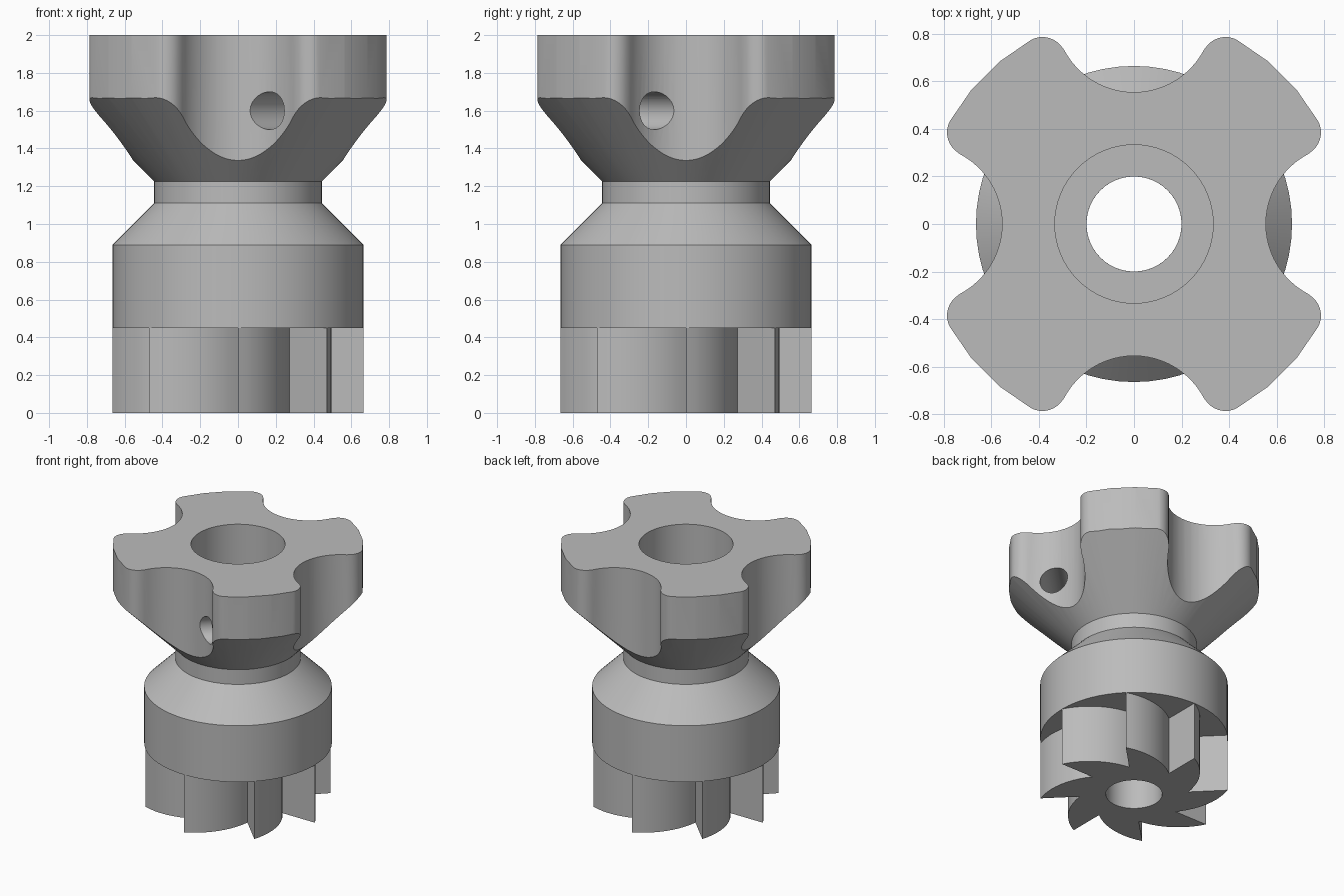
import bpy, bmesh
from math import cos, sin, atan2, hypot, pi, radians
from mathutils import Matrix, Vector

cube = bpy.data.objects.get("Cube")
if cube:
    bpy.data.objects.remove(cube, do_unlink=True)

steel = bpy.data.materials.new("steel grey")
steel.use_nodes = True
GREY = (0.5, 0.5, 0.5, 1)
steel.diffuse_color = GREY
steel.node_tree.nodes["Principled BSDF"].inputs["Base Color"].default_value = GREY

LOBE_R, NECK_R, BODY_R, SOCKET_R, BORE_R = 0.887, 0.444, 0.665, 0.333, 0.2
NECK_Z, TOP_Z, TOOTH_Z = 1.225, 2.0, 0.45


def finish(name, bm):
    bmesh.ops.recalc_face_normals(bm, faces=bm.faces)
    mesh = bpy.data.meshes.new(name)
    bm.to_mesh(mesh)
    bm.free()
    mesh.materials.append(steel)
    obj = bpy.data.objects.new(name, mesh)
    bpy.context.collection.objects.link(obj)
    return obj


def lathe(name, profile, steps=64):
    """Revolve a closed (radius, height) profile around z."""
    bm = bmesh.new()
    verts = [bm.verts.new((r, 0, z)) for r, z in profile]
    edges = [bm.edges.new((v, verts[i - 1])) for i, v in enumerate(verts)]
    bmesh.ops.spin(bm, geom=verts + edges, cent=(0, 0, 0), axis=(0, 0, 1),
                   angle=2 * pi, steps=steps, use_merge=True)
    bmesh.ops.remove_doubles(bm, verts=bm.verts, dist=1e-5)
    return finish(name, bm)


def prism(name, outline, z0, z1):
    bm = bmesh.new()
    face = bm.faces.new([bm.verts.new((x, y, z0)) for x, y in outline])
    new = bmesh.ops.extrude_face_region(bm, geom=[face], use_keep_orig=True)
    top = [v for v in new["geom"] if isinstance(v, bmesh.types.BMVert)]
    bmesh.ops.translate(bm, verts=top, vec=(0, 0, z1 - z0))
    return finish(name, bm)


def rod(name, radius, depth, matrix):
    bm = bmesh.new()
    bmesh.ops.create_cone(bm, cap_ends=True, segments=48, radius1=radius,
                          radius2=radius, depth=depth, matrix=matrix)
    return finish(name, bm)


def combine(obj, cutter, operation):
    """Apply a boolean and drop the cutter."""
    cutter.hide_render = True
    mod = obj.modifiers.new("cut", "BOOLEAN")
    mod.operation, mod.solver, mod.object = operation, "EXACT", cutter
    graph = bpy.context.evaluated_depsgraph_get()
    mesh = bpy.data.meshes.new_from_object(obj.evaluated_get(graph))
    obj.modifiers.clear()
    obj.data = mesh
    bpy.data.objects.remove(cutter, do_unlink=True)


def arc(center, r, a0, a1, n):
    return [(center[0] + r * cos(a0 + (a1 - a0) * i / n),
             center[1] + r * sin(a0 + (a1 - a0) * i / n)) for i in range(n + 1)]


def turn(points, a):
    return [(x * cos(a) - y * sin(a), x * sin(a) + y * cos(a)) for x, y in points]


# Four-lobed head outline: scooped groove, rounded tip, outer rim
groove, groove_r = (0, LOBE_R), 0.332
tip, tip_r = (0.385, 0.687), 0.1
meet = atan2(tip[1] - groove[1], tip[0])
rim = atan2(tip[1], tip[0])
half = arc(groove, groove_r, -pi / 2, meet, 12) + arc(tip, tip_r, pi + meet, rim, 8)[1:]
rim_points = [(LOBE_R * cos(radians(a)), LOBE_R * sin(radians(a))) for a in (50.6, 39.4)]
quarter = half + rim_points + [(y, x) for x, y in reversed(half)][:-1]
outline = [p for k in range(4) for p in turn(quarter, -k * pi / 2)]

# Head: lobed prism trimmed by a 45 degree cone underneath
flare = 1.0 - NECK_R
head = lathe("lobed_head", [(SOCKET_R, NECK_Z), (NECK_R, NECK_Z), (1.0, NECK_Z + flare),
                            (1.0, TOP_Z), (SOCKET_R, TOP_Z)])
combine(head, prism("lobe_cutter", outline, 1.1, 2.1), "INTERSECT")

# Pin hole running across a single lobe
pin_axis = Vector((1, 1, 0)).to_track_quat("Z", "Y").to_matrix().to_4x4()
pin = rod("pin_cutter", 0.1, 2, Matrix.Translation((0.3835, -0.3835, 1.6)) @ pin_axis)
combine(head, pin, "DIFFERENCE")

# Turned body with neck, shoulder and stepped bore
body = lathe("turned_body", [(BORE_R, TOOTH_Z), (BODY_R, TOOTH_Z), (BODY_R, 0.89),
                             (NECK_R, 1.11), (NECK_R, NECK_Z), (SOCKET_R, NECK_Z),
                             (SOCKET_R, 1.0), (BORE_R, 1.0)])

# Eight saw-shaped teeth: radial face, then a bulging back to the next tip
root = Vector((0.385, 0))
next_tip = Vector((BODY_R * cos(pi / 4), -BODY_R * sin(pi / 4)))
chord, sag = next_tip - root, 0.06
back_r = ((chord.length / 2) ** 2 + sag ** 2) / (2 * sag)
normal = Vector((-chord.y, chord.x)).normalized()
hub = (root + next_tip) / 2 - normal * (back_r - sag)
start, end = root - hub, next_tip - hub
tooth = [(BODY_R, 0)] + arc(hub, back_r, atan2(start.y, start.x),
                            atan2(end.y, end.x), 10)[:-1]
saw = [p for k in range(8) for p in turn(tooth, -k * pi / 4)]
teeth = prism("cutting_teeth", saw, 0, TOOTH_Z)
combine(teeth, rod("bore_cutter", BORE_R, 2, Matrix.Identity(4)), "DIFFERENCE")

# Smooth the curved walls and keep the machined edges crisp
bpy.ops.object.select_all(action="DESELECT")
for obj in (head, body, teeth):
    obj.select_set(True)
bpy.context.view_layer.objects.active = head
bpy.ops.object.shade_smooth_by_angle(angle=radians(25))
